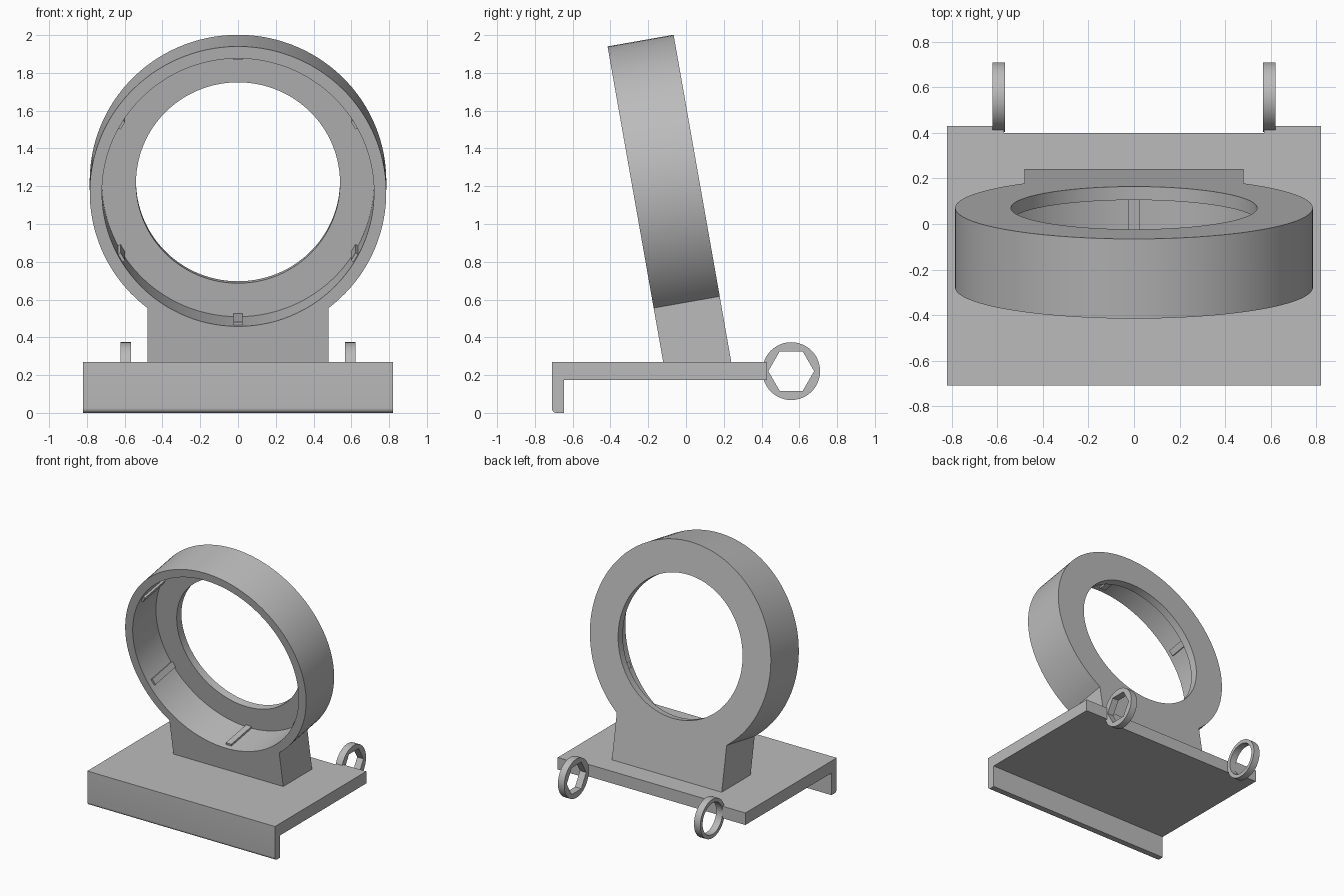
import bpy
import bmesh
from math import sin, cos, tan, atan2, asin, radians, pi, tau
from mathutils import Vector, Matrix

cube = bpy.data.objects.get("Cube")
if cube:
    bpy.data.objects.remove(cube, do_unlink=True)

grey = bpy.data.materials.new("plain_grey")
grey.use_nodes = True
colour = (0.5, 0.5, 0.5, 1)
grey.diffuse_color = colour
grey.node_tree.nodes["Principled BSDF"].inputs["Base Color"].default_value = colour


def finish(name, bm):
    bmesh.ops.recalc_face_normals(bm, faces=bm.faces)
    mesh = bpy.data.meshes.new(name)
    bm.to_mesh(mesh)
    bm.free()
    obj = bpy.data.objects.new(name, mesh)
    bpy.context.collection.objects.link(obj)
    mesh.materials.append(grey)
    bpy.ops.object.select_all(action="DESELECT")
    obj.select_set(True)
    bpy.context.view_layer.objects.active = obj
    bpy.ops.object.shade_smooth_by_angle(angle=radians(30))
    return obj


def loft(bm, loops, wrap):
    """Join matching closed loops with quads; wrap ties the last to the first."""
    rows = [[bm.verts.new(p) for p in loop] for loop in loops]
    n = len(rows[0])
    pairs = list(zip(rows, rows[1:])) + ([(rows[-1], rows[0])] if wrap else [])
    for a, b in pairs:
        for i in range(n):
            j = (i + 1) % n
            bm.faces.new((a[i], a[j], b[j], b[i]))
    if not wrap:
        bm.faces.new(rows[0])
        bm.faces.new(rows[-1])


# Base plate with front lip, lofted along x from an L profile
HALF, INNER = 0.82, 0.57
FRONT, BACK, TOP, UNDER, LIP, FILLET = -0.71, 0.40, 0.27, 0.175, -0.645, 0.025
profile = [(BACK, TOP), (BACK, UNDER), (LIP, UNDER), (LIP, 0)]
for k in range(7):
    a = pi / 2 * k / 6
    profile.append((FRONT + FILLET * (1 - sin(a)), FILLET * (1 - cos(a))))
profile.append((FRONT, TOP))
bm = bmesh.new()
loft(bm, [[(x, y, z) for y, z in profile] for x in (-HALF, -INNER, INNER, HALF)], False)
# Back corner tabs that carry the eyelets
tabs = [f for f in bm.faces
        if all(abs(v.co.y - BACK) < 1e-4 and abs(v.co.x) > INNER - 0.01 for v in f.verts)
        and abs(f.calc_center_median().x) > INNER]
new = bmesh.ops.extrude_face_region(bm, geom=tabs)["geom"]
bmesh.ops.translate(bm, vec=(0, 0.03, 0),
                    verts=[g for g in new if isinstance(g, bmesh.types.BMVert)])
finish("base_plate", bm)

# Tilted ring holder: local x is width, y is depth, z is up in the ring plane
R, BORE, HOLE = 0.785, 0.72, 0.54
DEPTH, FLOOR = 0.355, 0.295
FOOT_W, FOOT_Z = 0.48, 0.99
frame = Matrix.Translation((0, -0.279, 1.167)) @ Matrix.Rotation(radians(10), 4, "X")

join = asin(FOOT_W / R)
corner = atan2(FOOT_W, FOOT_Z)


def span(a, b, n):
    return [a + (b - a) * i / n for i in range(n)]


# Angles are measured from straight down
angles = (span(-corner, corner, 16) + span(corner, join, 4)
          + span(join, tau - join, 96) + span(tau - join, tau - corner, 4))


def outline(a):
    """Radius of the circle merged with its rectangular foot."""
    a = abs((a + pi) % tau - pi)
    if a >= join - 1e-6:
        return R
    return FOOT_W / sin(a) if a > corner else FOOT_Z / cos(a)


def ring_loop(radius, y):
    pts = []
    for a in angles:
        r = outline(a) if radius is None else radius
        pts.append(frame @ Vector((r * sin(a), y, -r * cos(a))))
    return pts


bm = bmesh.new()
loft(bm, [ring_loop(None, 0), ring_loop(None, DEPTH), ring_loop(HOLE, DEPTH),
          ring_loop(HOLE, FLOOR), ring_loop(BORE, FLOOR), ring_loop(BORE, 0)], True)
finish("ring_holder", bm)

# Six slim grip ribs inside the bore
bm = bmesh.new()
for k in range(6):
    place = (frame @ Matrix.Rotation(tau * k / 6, 4, "Y")
             @ Matrix.Translation((0, (0.04 + FLOOR) / 2, -0.716))
             @ Matrix.Diagonal((0.048, FLOOR - 0.04, 0.024, 1)))
    bmesh.ops.create_cube(bm, size=1, matrix=place)
finish("grip_ribs", bm)


# Eyelets behind the plate: one with a hexagonal hole, one with a round hole
def eyelet(name, side, hole):
    steps = [tau * i / 48 for i in range(48)]

    def circle(radius, x):
        return [(side * x, 0.557 + radius(a) * cos(a), 0.221 + radius(a) * sin(a))
                for a in steps]

    def outer(a):
        return 0.153

    bm = bmesh.new()
    loft(bm, [circle(outer, 0.567), circle(outer, 0.622),
              circle(hole, 0.622), circle(hole, 0.567)], True)
    finish(name, bm)


def hexagon(a):
    return 0.105 / cos(a % (pi / 3) - pi / 6)


eyelet("left_hex_eyelet", 1, hexagon)
eyelet("right_round_eyelet", -1, lambda a: 0.124)
